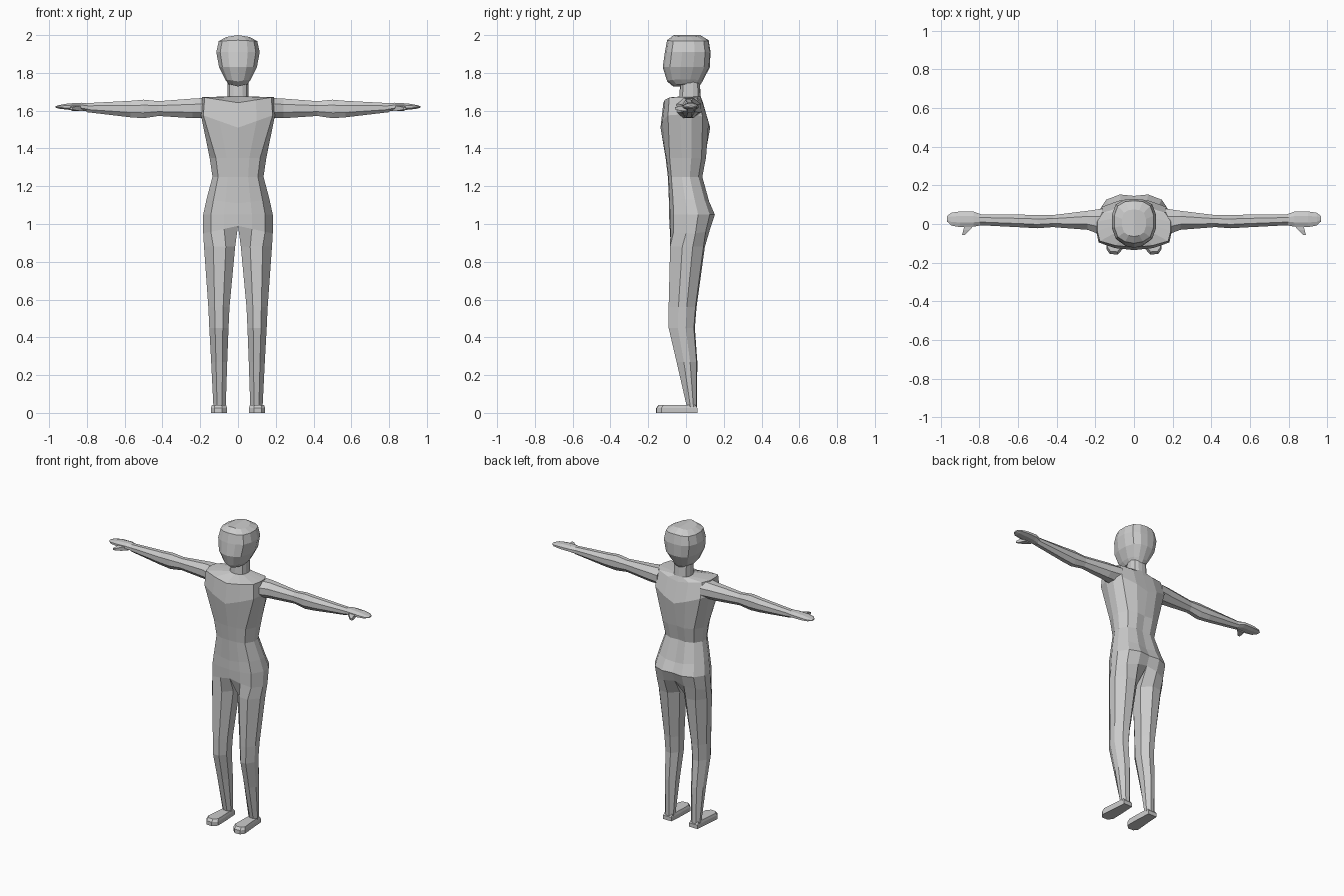
import bpy
import bmesh
import math

old = bpy.data.objects.get("Cube")
if old:
    bpy.data.objects.remove(old, do_unlink=True)

grey = bpy.data.materials.new("plain_grey")
grey.use_nodes = True
grey.diffuse_color = (0.6, 0.6, 0.6, 1)
grey.node_tree.nodes["Principled BSDF"].inputs["Base Color"].default_value = (0.6, 0.6, 0.6, 1)

# Half cross-sections from front centre round the side to back centre:
# u runs from the inner edge to the side, v from front to back
TRUNK = [(0, 0), (.4, .02), (.78, .1), (1, .4), (1, .63), (.78, .88), (.4, .99), (0, .96)]
CHEST = [(0, 0), (.5, .04), (.93, .15), (1, .4), (1, .63), (.85, .85), (.4, .97), (0, 1)]
SKULL = [(0, 0), (.45, .04), (.82, .15), (1, .38), (1, .65), (.82, .88), (.45, .98), (0, 1)]
LEG = [(0, .3), (.3, .02), (.7, 0), (1, .35), (1, .65), (.72, .96), (.32, 1), (0, .7)]


def section(shape, z, x_in, x_out, y_front, y_back, dip=0):
    """Ring of points; dip shifts the height toward the inner edge."""
    return [(x_in + u * (x_out - x_in), y_front + v * (y_back - y_front), z + dip * (1 - u))
            for u, v in shape]


def loft(name, rings, open_until=0, mirror=False, side=1):
    """Skin rings and cap both ends; the first open_until spans stay open at the middle."""
    bm = bmesh.new()
    loops = [[bm.verts.new((x * side, y, z)) for x, y, z in ring] for ring in rings]
    n = len(loops[0])
    for k, (a, b) in enumerate(zip(loops, loops[1:])):
        for i in range(n - 1 if k < open_until else n):
            j = (i + 1) % n
            bm.faces.new((a[i], a[j], b[j], b[i]))
    bm.faces.new(loops[0])
    if open_until < len(rings) - 1 or not mirror:
        bm.faces.new(loops[-1])
    else:
        bm.faces.new(loops[-1][::-1])
    if mirror:
        bmesh.ops.mirror(bm, geom=bm.verts[:] + bm.edges[:] + bm.faces[:],
                         axis='X', merge_dist=0.0005)
    bmesh.ops.recalc_face_normals(bm, faces=bm.faces[:])
    mesh = bpy.data.meshes.new(name)
    bm.to_mesh(mesh)
    bm.free()
    mesh.materials.append(grey)
    obj = bpy.data.objects.new(name, mesh)
    bpy.context.collection.objects.link(obj)
    return obj


# Body: neck, trunk and legs in one skin, mirrored across the middle
body = [
    section(SKULL, 1.77, 0, .054, -.03, .072),
    section(SKULL, 1.675, 0, .056, -.035, .078),
    section(CHEST, 1.672, 0, .19, -.12, .09, -.03),
    section(CHEST, 1.58, 0, .197, -.135, .128, -.07),
    section(TRUNK, 1.35, 0, .15, -.108, .108),
    section(TRUNK, 1.25, 0, .135, -.096, .088),
    section(TRUNK, 1.13, 0, .167, -.09, .125, -.02),
    section(TRUNK, 1.05, 0, .184, -.09, .155),
    section(TRUNK, .95, 0, .184, -.087, .13, .04),
]
trunk_spans = len(body) - 1
body += [section(LEG, *r) for r in [
    (.88, .015, .18, -.084, .1),
    (.56, .045, .157, -.092, .056),
    (.45, .05, .152, -.092, .047),
    (.27, .057, .142, -.05, .06),
    (.03, .065, .13, .005, .058)]]
loft("body", body, trunk_spans, mirror=True)

# Head: narrow jaw, wide brow, flat crown
head = [section(SKULL, z, 0, x, f, b, d) for z, x, f, b, d in [
    (1.74, .05, -.068, .07, -.012),
    (1.765, .068, -.1, .088, -.01),
    (1.83, .1, -.123, .126, 0),
    (1.91, .115, -.112, .13, 0),
    (1.968, .102, -.1, .12, .005),
    (1.99, .062, -.065, .075, .01)]]
loft("head", head, len(head) - 1, mirror=True)


def oval(x, y0, y1, z0, z1, sides=8):
    """Ring across an arm, filling the given depth and height."""
    out = []
    for k in range(sides):
        a = 2 * math.pi * (k + .5) / sides
        out.append((x, (y0 + y1) / 2 + (y1 - y0) / 2 * math.cos(a) / math.cos(math.pi / sides),
                    (z0 + z1) / 2 + (z1 - z0) / 2 * math.sin(a) / math.cos(math.pi / sides)))
    return out


ARM = [(.16, -.06, .08, 1.56, 1.668), (.24, -.03, .068, 1.56, 1.664),
       (.42, -.016, .046, 1.572, 1.65), (.50, -.022, .046, 1.56, 1.658),
       (.57, -.018, .048, 1.565, 1.652), (.80, -.006, .05, 1.592, 1.64)]
HAND = [(.79, -.006, .05, 1.594, 1.638), (.83, -.014, .064, 1.602, 1.642),
        (.90, -.016, .065, 1.605, 1.638), (.945, -.008, .058, 1.61, 1.63),
        (.966, .012, .042, 1.616, 1.624)]

# Foot outline, heel to toe
SOLE = [(.066, .06), (.128, .06), (.135, -.04), (.143, -.13), (.125, -.155),
        (.085, -.158), (.058, -.13), (.06, -.04)]


def foot_ring(z, shrink):
    return [(.1 + (x - .1) * shrink, -.04 + (y + .04) * shrink, z) for x, y in SOLE]


for label, s in (("left", 1), ("right", -1)):
    loft(label + "_arm", [oval(*r) for r in ARM], side=s)
    loft(label + "_hand", [oval(*r) for r in HAND], side=s)
    # Thumb points forward and slightly outward
    thumb = [[(x - w, y, 1.612 - h), (x + w, y, 1.612 - h), (x + w, y, 1.612 + h), (x - w, y, 1.612 + h)]
             for x, y, w, h in [(.845, .005, .028, .014), (.865, -.03, .017, .012),
                                (.882, -.058, .007, .006)]]
    loft(label + "_thumb", thumb, side=s)
    loft(label + "_foot", [foot_ring(0, 1), foot_ring(.026, 1), foot_ring(.042, .88)], side=s)
